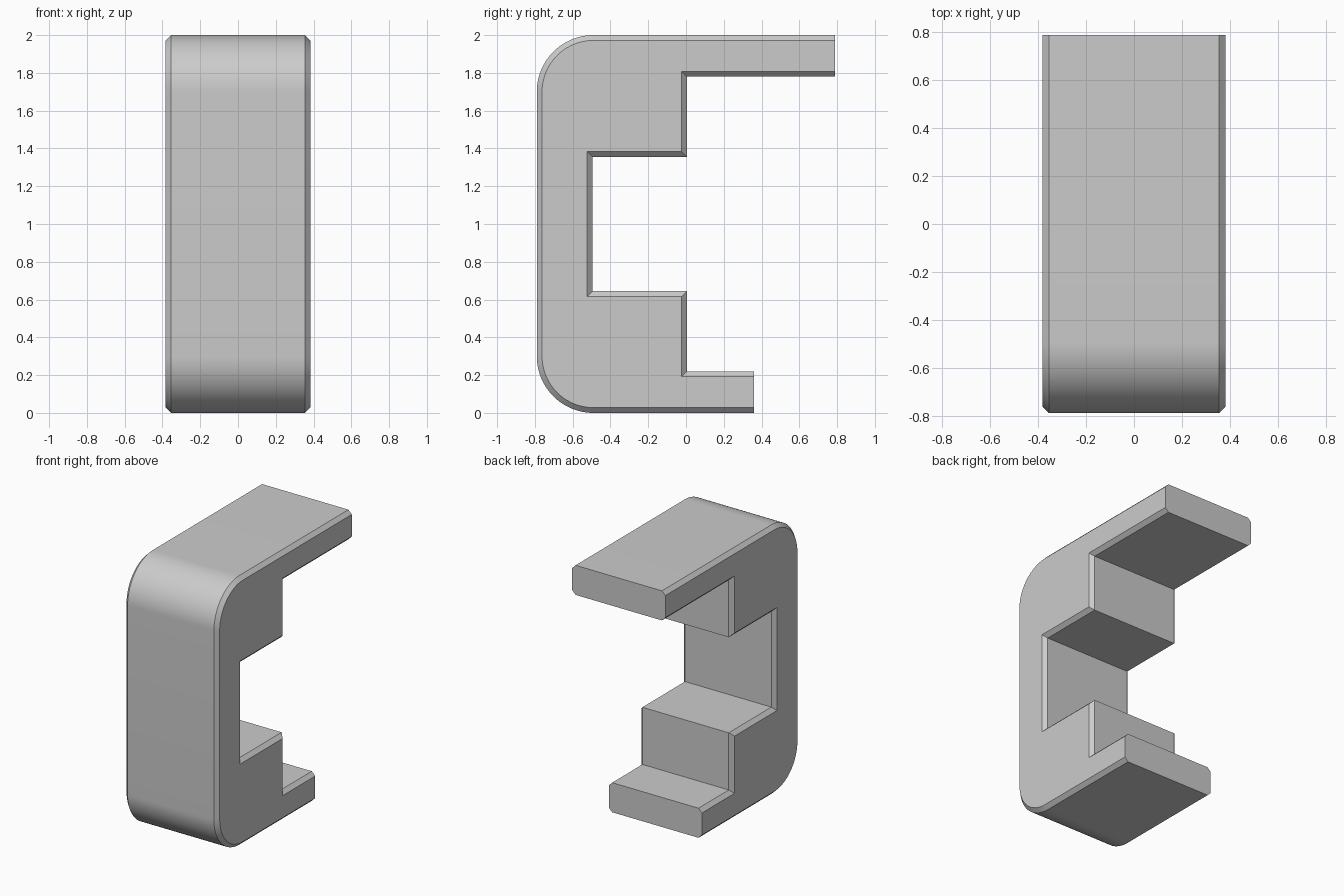
import bpy, bmesh, math

cube = bpy.data.objects.get("Cube")
if cube:
    bpy.data.objects.remove(cube, do_unlink=True)

HALF_WIDTH = 0.383
CHAMFER = 0.028
HEIGHT = 2.0
FRONT, BACK_TOP, BACK_BOTTOM = -0.79, 0.79, 0.36
RADIUS = 0.3
ARC_STEPS = 24

grey = bpy.data.materials.new("light_grey")
grey.use_nodes = True
grey.diffuse_color = (0.6, 0.6, 0.6, 1)
grey.node_tree.nodes["Principled BSDF"].inputs["Base Color"].default_value = grey.diffuse_color


def lower_half(end_y, d):
    """Half outline from the inner wall round to the front, inset by d."""
    step_y, wall_y = 0.005 - d, -0.495 - d
    pts = [(wall_y, 0.645 - d), (step_y, 0.645 - d), (step_y, 0.22 - d),
           (end_y, 0.22 - d), (end_y, d)]
    # rounded front corner
    for i in range(ARC_STEPS + 1):
        a = math.pi / 2 * i / ARC_STEPS
        pts.append((FRONT + RADIUS - (RADIUS - d) * math.sin(a),
                    RADIUS - (RADIUS - d) * math.cos(a)))
    return pts


def outline(d):
    """Closed side profile; the upper half mirrors the lower with a longer arm."""
    upper = [(y, HEIGHT - z) for y, z in lower_half(BACK_TOP, d)]
    return lower_half(BACK_BOTTOM, d) + upper[::-1]


# Loft the profile across the width, chamfered at both sides
bm = bmesh.new()
sections = [(-HALF_WIDTH, CHAMFER), (-HALF_WIDTH + CHAMFER, 0),
            (HALF_WIDTH - CHAMFER, 0), (HALF_WIDTH, CHAMFER)]
rings = [[bm.verts.new((x, y, z)) for y, z in outline(d)] for x, d in sections]
for a, b in zip(rings, rings[1:]):
    for i in range(len(a)):
        j = (i + 1) % len(a)
        bm.faces.new((a[i], a[j], b[j], b[i]))
bm.faces.new(rings[0])
bm.faces.new(rings[-1])
bmesh.ops.recalc_face_normals(bm, faces=bm.faces)

mesh = bpy.data.meshes.new("stepped_bracket")
bm.to_mesh(mesh)
bm.free()
mesh.materials.append(grey)
bracket = bpy.data.objects.new("stepped_bracket", mesh)
bpy.context.collection.objects.link(bracket)

# Smooth the rounded corners, keep the other edges crisp
bpy.ops.object.select_all(action='DESELECT')
bracket.select_set(True)
bpy.context.view_layer.objects.active = bracket
bpy.ops.object.shade_smooth_by_angle(angle=math.radians(30))
